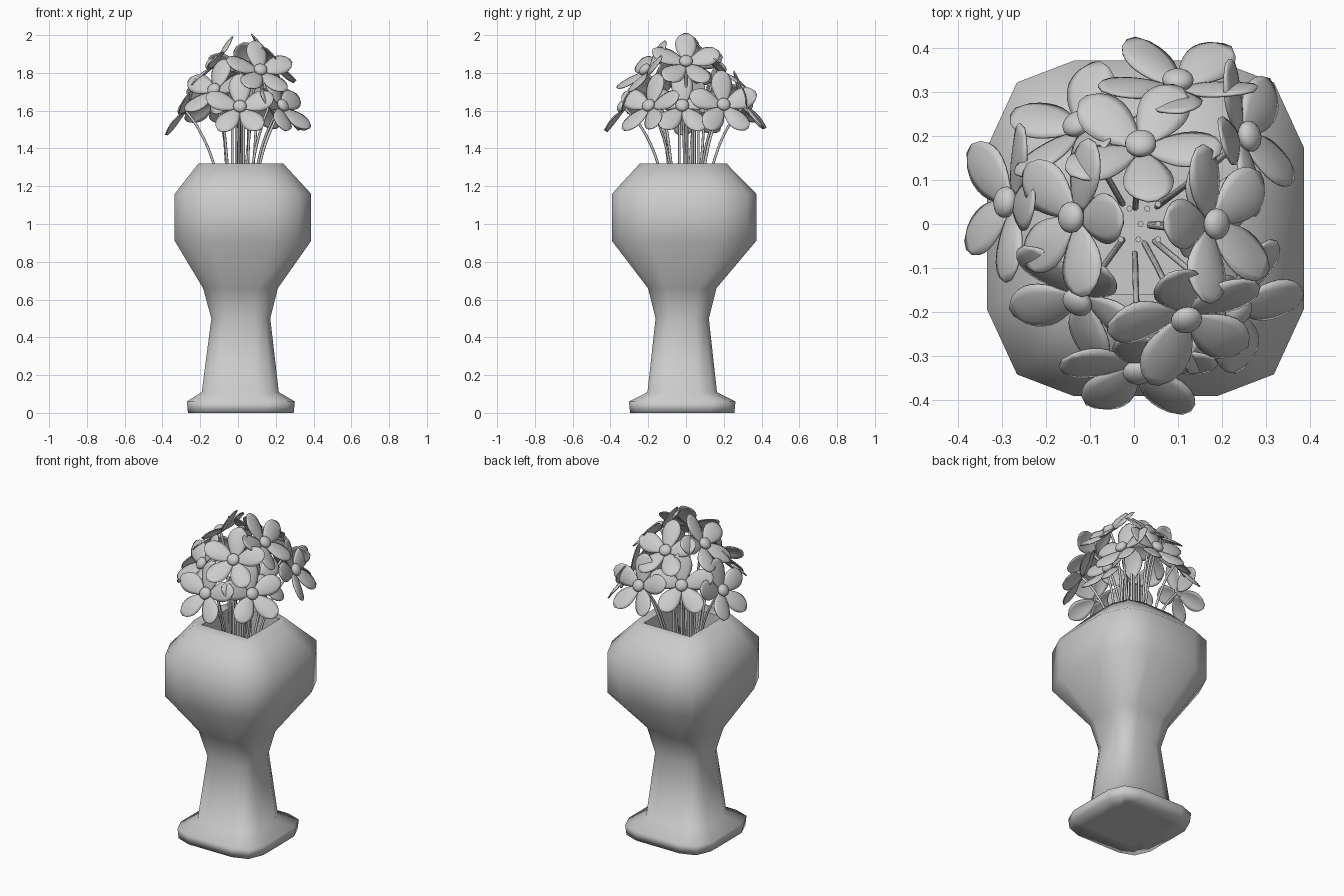
import bpy, bmesh, math, random
from mathutils import Vector, Matrix

if "Cube" in bpy.data.objects:
    bpy.data.objects.remove(bpy.data.objects["Cube"])

random.seed(4)


def make_object(name, bm, smooth=True):
    bmesh.ops.recalc_face_normals(bm, faces=bm.faces)
    for f in bm.faces:
        f.smooth = smooth
    me = bpy.data.meshes.new(name)
    bm.to_mesh(me)
    bm.free()
    ob = bpy.data.objects.new(name, me)
    bpy.context.collection.objects.link(ob)
    return ob


# Vase: a rounded-square section lofted up the outside and down a square opening
ROUND = [(1, .48), (.81, .87), (.45, 1)]
FOOT = [(1, .55), (.86, .88), (.53, 1)]
SQUARE = [(1, .5), (1, 1), (.5, 1)]


def ring(bm, z, cx, cy, hx, hy, quad):
    pts = []
    for k, (sx, sy) in enumerate([(1, 1), (-1, 1), (-1, -1), (1, -1)]):
        q = quad if k % 2 == 0 else quad[::-1]
        pts += [(cx + sx * hx * a, cy + sy * hy * b, z) for a, b in q]
    return [bm.verts.new(p) for p in pts]


vase_rings = [
    (.004, .015, -.02, .17, .17, SQUARE),
    (0, .015, -.02, .28, .276, FOOT),
    (.06, .015, -.02, .286, .282, FOOT),
    (.11, .012, -.02, .204, .184, ROUND),
    (.50, .015, -.02, .156, .141, ROUND),
    (.66, .013, -.02, .198, .181, ROUND),
    (.91, .026, -.01, .361, .382, ROUND),
    (1.16, .026, -.01, .361, .382, ROUND),
    (1.32, .015, -.015, .225, .23, ROUND),
    (1.32, .02, 0, .16, .16, SQUARE),
    (.85, .02, 0, .16, .16, SQUARE),
]
bm = bmesh.new()
loops = [ring(bm, *r) for r in vase_rings]
for lo, hi in zip(loops, loops[1:]):
    for i in range(12):
        j = (i + 1) % 12
        bm.faces.new((lo[i], lo[j], hi[j], hi[i]))
bm.faces.new(loops[0][::-1])
bm.faces.new(loops[-1])
vase = make_object("vase", bm)
bpy.context.view_layer.objects.active = vase
vase.select_set(True)
bpy.ops.object.shade_smooth_by_angle(angle=math.radians(89))


# Flower: five cupped petals and a round centre, local +z is the face direction
def flower_bmesh():
    bm = bmesh.new()
    n, m, length = 9, 6, .187
    for p in range(5):
        rot = Matrix.Rotation(p * math.tau / 5, 3, 'Z')
        bend = random.uniform(-.015, .015)
        twist = random.uniform(-.02, .02)
        rows = []
        for i in range(n + 1):
            t = i / n
            half = .008 + .05 * math.sin(math.pi * t ** 1.3) ** .6 if t < 1 else .012
            row = []
            for j in range(m + 1):
                s = 2 * j / m - 1
                z = .075 * t - (.045 + bend) * t * t + (twist * s * t - .012 * s * s) * math.sin(math.pi * t)
                row.append(bm.verts.new(rot @ Vector((s * half, .015 + (length - .015) * t, z))))
            rows.append(row)
        for a, b in zip(rows, rows[1:]):
            for j in range(m):
                bm.faces.new((a[j], a[j + 1], b[j + 1], b[j]))
    bmesh.ops.recalc_face_normals(bm, faces=bm.faces)
    bmesh.ops.solidify(bm, geom=bm.faces[:], thickness=.006)
    bmesh.ops.create_uvsphere(bm, u_segments=16, v_segments=10, radius=.036,
                              matrix=Matrix.Translation((0, 0, .018)) @ Matrix.Diagonal((1, 1, .65, 1)))
    return bm


def stem(name, points, radius=.007):
    cu = bpy.data.curves.new(name, 'CURVE')
    cu.dimensions = '3D'
    cu.bevel_depth = radius
    cu.bevel_resolution = 2
    cu.resolution_u = 8
    cu.use_fill_caps = True
    sp = cu.splines.new('BEZIER')
    sp.bezier_points.add(len(points) - 1)
    for bp, co in zip(sp.bezier_points, points):
        bp.co = co
        bp.handle_left_type = bp.handle_right_type = 'AUTO'
    ob = bpy.data.objects.new(name, cu)
    bpy.context.collection.objects.link(ob)


# hub x, y, z, facing azimuth, facing elevation, roll (degrees)
flowers = [
    (.12, -.22, 1.82, -75, 42, 0),
    (.19, 0, 1.865, 0, 42, 0),
    (.015, .185, 1.83, 95, 50, 5),
    (-.145, .015, 1.85, 178, 42, 0),
    (-.13, -.18, 1.715, -125, 35, 0),
    (.01, -.34, 1.625, -90, 32, 0),
    (.24, -.2, 1.63, -35, 32, 0),
    (.18, -.02, 1.63, 0, 30, 0),
    (.265, .2, 1.635, 12, 27, 0),
    (.10, .33, 1.64, 88, 27, 0),
    (-.13, .23, 1.665, 122, 32, 0),
    (-.295, .05, 1.61, 172, 29, 0),
]
for x, y, z, az, el, roll in flowers:
    a, e = math.radians(az), math.radians(el)
    normal = Vector((math.cos(e) * math.cos(a), math.cos(e) * math.sin(a), math.sin(e)))
    side = Vector((-math.sin(a), math.cos(a), 0))
    up = normal.cross(side)
    hub = Vector((x, y, z)) - normal * .02
    frame = Matrix((side, up, normal)).transposed().to_4x4()
    ob = make_object("flower", flower_bmesh())
    ob.matrix_world = Matrix.Translation(hub) @ frame @ Matrix.Rotation(math.radians(roll), 4, 'Z')
    # curved stem from inside the vase to the back of the flower
    root = lambda k, h: Vector((x * k, y * k, h))
    stem("flower_stem", [root(.2, .86), root(.42, 1.3), root(.72, z - .1), hub])

# Straight stems standing in the middle of the bunch
for x, y in [(-.01, .035), (.03, .035), (.055, .045), (.02, .065), (-.03, 0),
             (.015, 0), (.055, 0), (-.03, -.035), (.01, -.035), (.055, -.035)]:
    stem("straight_stem", [(x, y, .86), (x, y, 1.6)])
